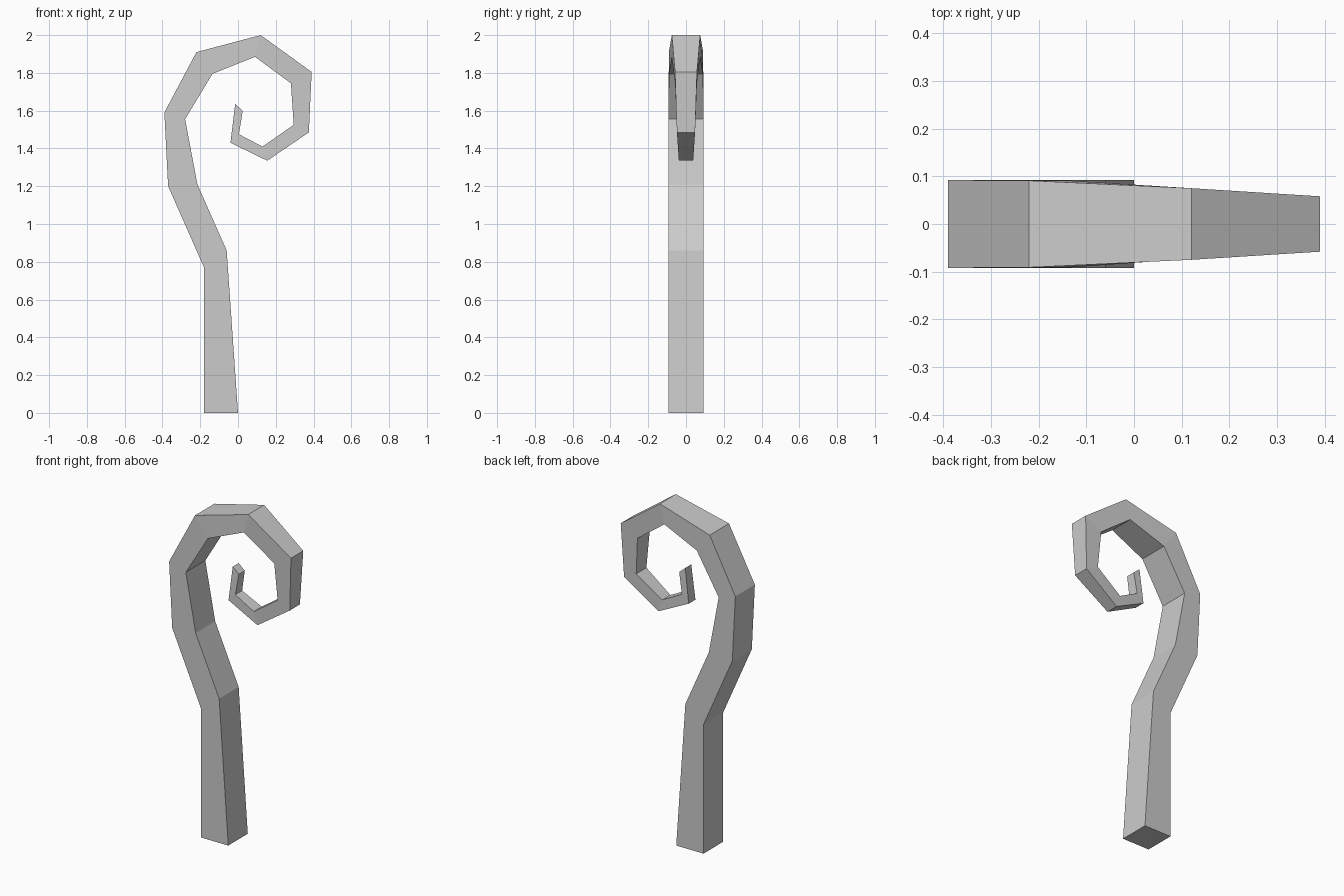
import bpy, bmesh

# Stations along the crook: outer x, outer z, inner x, inner z, half depth in y
stations = [
    (-0.18, 0.00, 0.00, 0.00, 0.092),
    (-0.18, 0.77, -0.06, 0.86, 0.092),
    (-0.37, 1.20, -0.215, 1.21, 0.092),
    (-0.39, 1.59, -0.28, 1.555, 0.092),
    (-0.22, 1.91, -0.135, 1.795, 0.091),
    (0.12, 2.00, 0.09, 1.885, 0.075),
    (0.39, 1.805, 0.28, 1.745, 0.058),
    (0.375, 1.485, 0.295, 1.525, 0.048),
    (0.155, 1.335, 0.13, 1.41, 0.038),
    (-0.04, 1.43, 0.005, 1.475, 0.032),
    (-0.015, 1.635, 0.025, 1.60, 0.028),
]

bm = bmesh.new()

# Four-sided ring at each station
rings = [[bm.verts.new(p) for p in ((ox, -d, oz), (ix, -d, iz), (ix, d, iz), (ox, d, oz))]
         for ox, oz, ix, iz, d in stations]

# Side walls between neighbouring rings
for a, b in zip(rings, rings[1:]):
    for i in range(4):
        j = (i + 1) % 4
        bm.faces.new((a[i], a[j], b[j], b[i]))

# Foot and tip caps
bm.faces.new(rings[0][::-1])
bm.faces.new(rings[-1])
bmesh.ops.recalc_face_normals(bm, faces=bm.faces)

# Curled staff
mesh = bpy.data.meshes.new("curled_staff")
bm.to_mesh(mesh)
bm.free()
bpy.context.collection.objects.link(bpy.data.objects.new("curled_staff", mesh))
